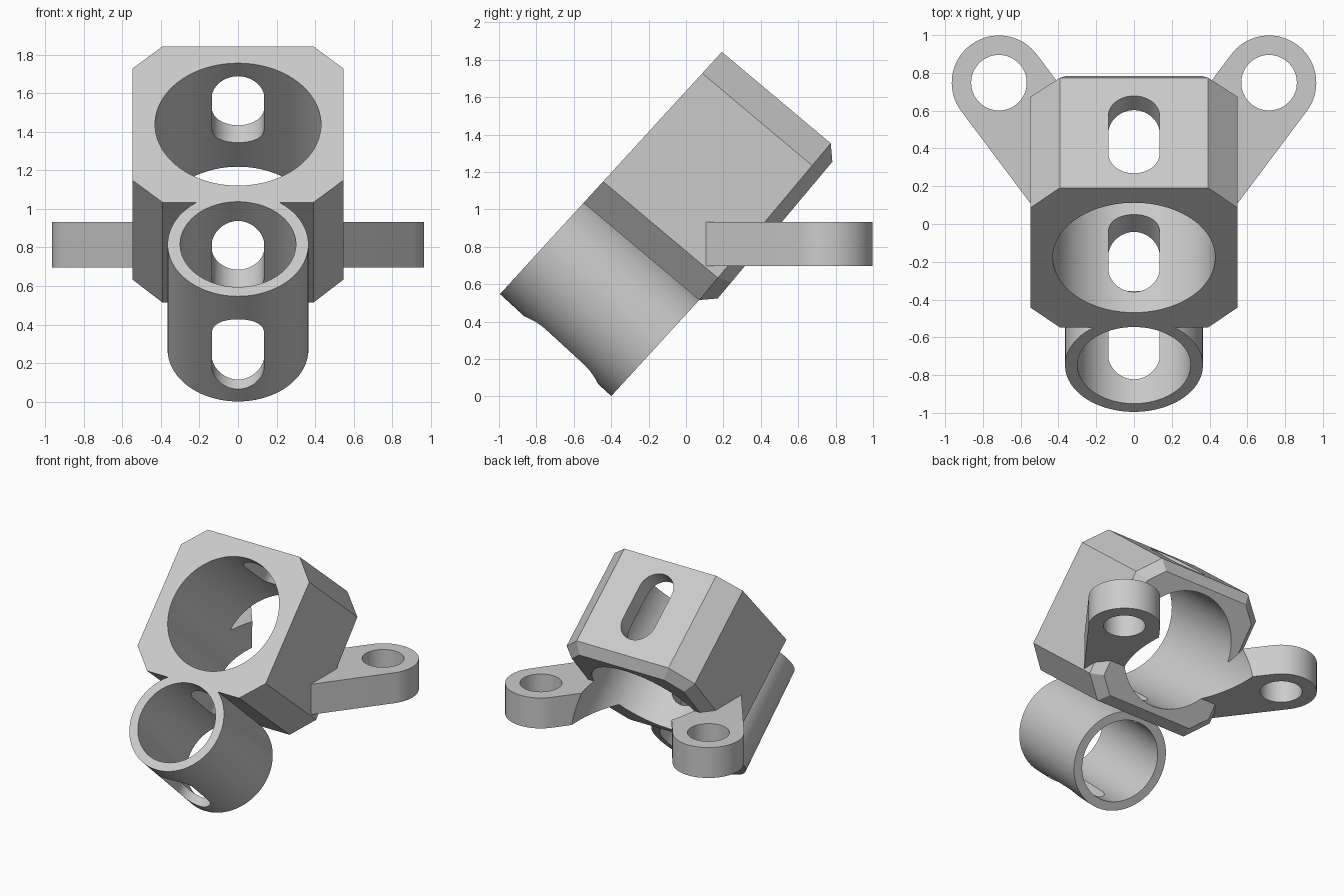
import bpy, bmesh, math
from mathutils import Matrix

if "Cube" in bpy.data.objects:
    bpy.data.objects.remove(bpy.data.objects["Cube"], do_unlink=True)

grey = bpy.data.materials.new("plain_grey")
grey.use_nodes = True
grey.diffuse_color = (0.6, 0.6, 0.6, 1)
grey.node_tree.nodes["Principled BSDF"].inputs["Base Color"].default_value = (0.6, 0.6, 0.6, 1)


def frame(origin, tilt):
    """Local y runs along the bore, local z across it."""
    return Matrix.Translation(origin) @ Matrix.Rotation(math.radians(-tilt), 4, 'X')


BLOCK = frame((0, -0.179, 1.4385), 40)
TUBE = frame((0, -0.748, 0.816), 42.5)


def prism(name, outline, depth, matrix, bevel=0):
    """Extrude an outline lying in local xy along local z, optionally chamfering the far rim."""
    bm = bmesh.new()
    base = bm.faces.new([bm.verts.new((x, y, 0)) for x, y in outline])
    ext = bmesh.ops.extrude_face_region(bm, geom=[base])["geom"]
    top = [v for v in ext if isinstance(v, bmesh.types.BMVert)]
    bmesh.ops.translate(bm, verts=top, vec=(0, 0, depth))
    bm.normal_update()
    bmesh.ops.recalc_face_normals(bm, faces=bm.faces)
    if bevel:
        rim = [e for e in bm.edges if all(v in top for v in e.verts)]
        bmesh.ops.bevel(bm, geom=rim, offset=bevel, segments=1, affect='EDGES')
    if bm.calc_volume(signed=True) < 0:
        bmesh.ops.reverse_faces(bm, faces=bm.faces)
    bm.transform(matrix)
    bm.normal_update()
    mesh = bpy.data.meshes.new(name)
    bm.to_mesh(mesh)
    bm.free()
    mesh.materials.append(grey)
    obj = bpy.data.objects.new(name, mesh)
    bpy.context.collection.objects.link(obj)
    return obj


def arc(cx, cy, r, start, end, n):
    angles = [math.radians(start + (end - start) * i / n) for i in range(n + 1)]
    return [(cx + r * math.cos(a), cy + r * math.sin(a)) for a in angles]


def circle(r, cx=0, cy=0, n=96):
    return arc(cx, cy, r, 0, 360, n)[:-1]


def along_y(matrix, start):
    """Turn the extrusion direction onto the frame's y axis."""
    return matrix @ Matrix.Translation((0, start, 0)) @ Matrix.Rotation(-math.pi / 2, 4, 'X')


def combine(target, other, operation):
    mod = target.modifiers.new(operation, 'BOOLEAN')
    mod.operation, mod.solver, mod.object = operation, 'EXACT', other
    bpy.context.view_layer.objects.active = target
    bpy.ops.object.modifier_apply(modifier=mod.name)
    bpy.data.objects.remove(other, do_unlink=True)


# Chamfered block
w, c = 0.547, 0.392
octagon = [(w, c), (c, w), (-c, w), (-w, c), (-w, -c), (-c, -w), (c, -w), (w, -c)]
bracket = prism("bracket_body", octagon, 1.055, along_y(BLOCK, -0.2), bevel=0.07)

# Small tube below the block
combine(bracket, prism("tube", circle(0.365), 0.907, along_y(TUBE, -0.1)), 'UNION')

# Mounting ears, one on each side
for side in (1, -1):
    ex, ey, r, reach = 0.715, 0.748, 0.25, 0.7
    lean = math.degrees(math.atan2(0.6, 0.8))
    outline = arc(ex, ey, r, -lean, 180 - lean, 40)
    for px, py in (outline[-1], outline[0]):
        outline.append((px - 0.6 * reach, py - 0.8 * reach))
    outline = [(side * x, y) for x, y in outline]
    combine(bracket, prism("ear", outline, 0.235, Matrix.Translation((0, 0, 0.697))), 'UNION')
    hole = prism("ear_hole", circle(0.147, side * ex, ey, 64), 0.6, Matrix.Translation((0, 0, 0.5)))
    combine(bracket, hole, 'DIFFERENCE')

# Shared flat front face
square = [(-2, -2), (2, -2), (2, 2), (-2, 2)]
combine(bracket, prism("front_cutter", square, 1, along_y(TUBE, -1)), 'DIFFERENCE')

# Large bore, small bore and the long slot through all walls
combine(bracket, prism("large_bore", circle(0.43), 1.9, along_y(BLOCK, -0.4)), 'DIFFERENCE')
combine(bracket, prism("small_bore", circle(0.3), 1.4, along_y(TUBE, -0.3)), 'DIFFERENCE')
slot = arc(0, 0.525, 0.135, 0, 180, 24) + arc(0, 0.26, 0.135, 180, 360, 24)
slot_matrix = BLOCK @ Matrix.Translation((0, 0, -1.8))
combine(bracket, prism("slot", slot, 2.6, slot_matrix), 'DIFFERENCE')

bpy.ops.object.select_all(action='DESELECT')
bracket.select_set(True)
bpy.context.view_layer.objects.active = bracket
bpy.ops.object.shade_smooth_by_angle(angle=math.radians(25))
